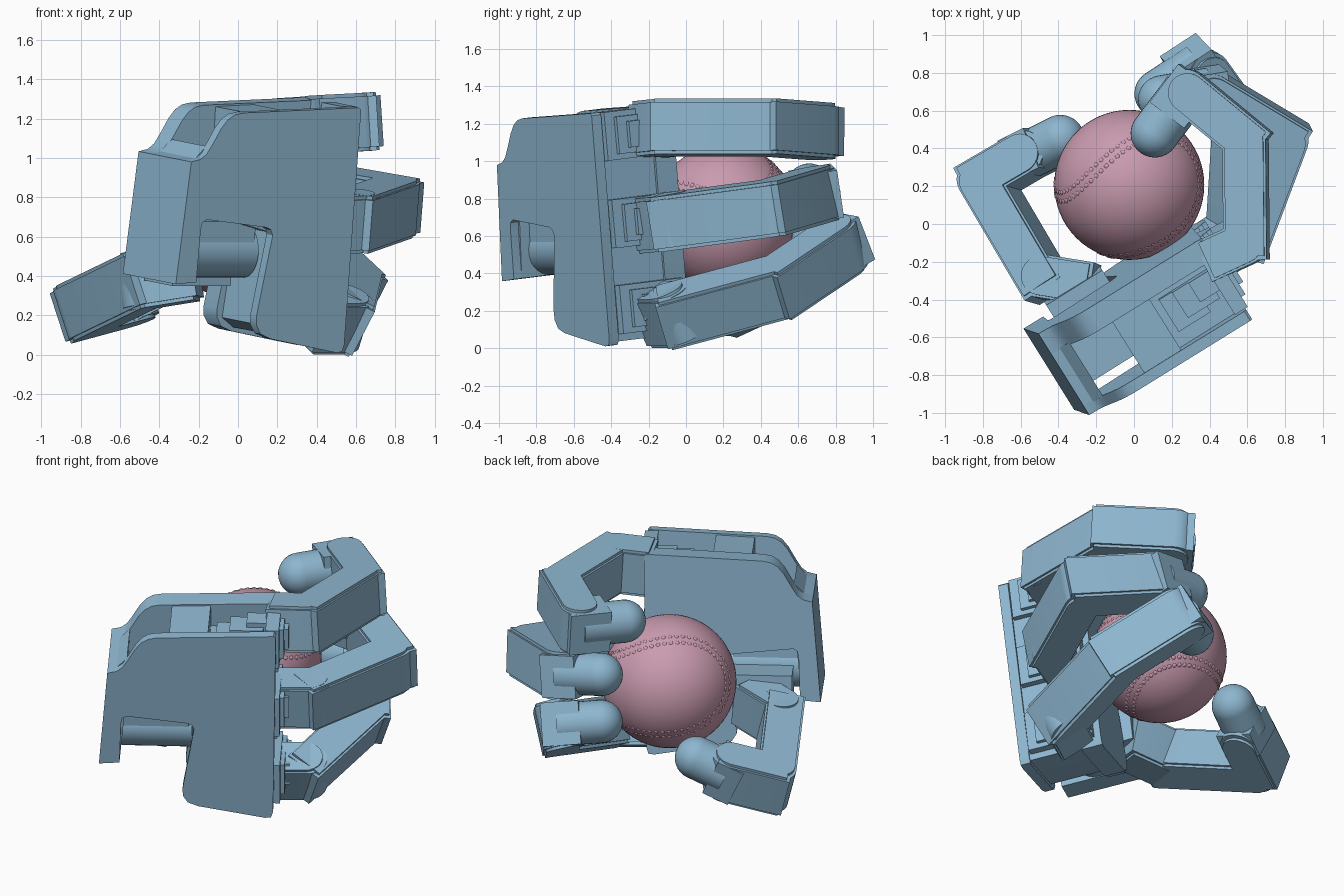
import bpy, bmesh, math
from mathutils import Matrix, Vector

if "Cube" in bpy.data.objects:
    bpy.data.objects.remove(bpy.data.objects["Cube"], do_unlink=True)


def material(name, colour):
    m = bpy.data.materials.new(name)
    m.use_nodes = True
    m.diffuse_color = (*colour, 1)
    m.node_tree.nodes["Principled BSDF"].inputs["Base Color"].default_value = (*colour, 1)
    return m


BLUE = material("steel blue", (0.27, 0.47, 0.63))
PINK = material("dusty pink", (0.59, 0.33, 0.43))


def finish(name, bm, mat):
    bmesh.ops.recalc_face_normals(bm, faces=bm.faces)
    me = bpy.data.meshes.new(name)
    bm.to_mesh(me)
    bm.free()
    me.materials.append(mat)
    ob = bpy.data.objects.new(name, me)
    bpy.context.collection.objects.link(ob)
    bpy.ops.object.select_all(action="DESELECT")
    ob.select_set(True)
    bpy.context.view_layer.objects.active = ob
    bpy.ops.object.shade_smooth_by_angle(angle=math.radians(32))
    return ob


def prism(name, profile, d0, d1, frame):
    """Extrude a flat profile between two depths in a local frame."""
    bm = bmesh.new()
    rings = [[bm.verts.new(frame @ Vector((x, y, d))) for x, y in profile] for d in (d0, d1)]
    for ring in rings:
        bm.faces.new(ring)
    n = len(profile)
    for i in range(n):
        j = (i + 1) % n
        bm.faces.new((rings[0][i], rings[0][j], rings[1][j], rings[1][i]))
    return finish(name, bm, BLUE)


def rect(x0, x1, y0, y1):
    return [(x0, y0), (x1, y0), (x1, y1), (x0, y1)]


def axes(origin, x, y, z):
    m = Matrix((x, y, z)).transposed().to_4x4()
    m.translation = origin
    return m


def rod(name, a, b, radius, domed):
    rot = (b - a).to_track_quat("Z", "Y").to_matrix().to_4x4()
    bm = bmesh.new()
    bmesh.ops.create_cone(bm, cap_ends=True, segments=32, radius1=radius, radius2=radius,
                          depth=(b - a).length, matrix=Matrix.Translation((a + b) / 2) @ rot)
    if domed:
        bmesh.ops.create_uvsphere(bm, u_segments=32, v_segments=16, radius=radius,
                                  matrix=Matrix.Translation(b) @ rot)
    return finish(name, bm, BLUE)


# Palm frame: x runs to the fingers, y runs up, z runs from the back of the hand to the ball
tilt = Matrix.Rotation(math.radians(32), 3, "Z") @ Matrix.Rotation(math.radians(6), 3, "X")
U, W, V = (Vector(tilt.col[i]) for i in range(3))
PALM = axes(Vector((0.315, -0.545, 0)), U, V, W)

# Palm shells with the thumb notch
shell = [(0.285, 1.25), (0.272, 1.262), (-0.42, 1.235), (-0.47, 1.225), (-0.51, 1.2),
         (-0.547, 1.155), (-0.59, 1.08), (-0.625, 1.025), (-0.66, 0.998), (-0.715, 0.985),
         (-0.768, 0.36), (-0.646, 0.37), (-0.636, 0.64), (-0.628, 0.675), (-0.604, 0.69),
         (-0.244, 0.65), (-0.216, 0.638), (-0.203, 0.61), (-0.273, 0.2), (-0.271, 0.15),
         (-0.243, 0.105), (-0.18, 0.08), (0.215, 0.01), (0.25, 0.014), (0.262, 0.05)]
prism("outer_palm_shell", shell, 0, 0.06, PALM)
prism("inner_palm_shell", shell, 0.38, 0.51, PALM)

# Core between the shells: wrist wall, top deck and finger drive bay
wrist = [(-0.6, 1.06), (-0.66, 0.998), (-0.715, 0.985), (-0.768, 0.36), (-0.646, 0.37), (-0.62, 0.64)]
prism("wrist_wall", wrist, 0.05, 0.39, PALM)
core = [(-0.35, 1.228), (-0.12, 1.238), (-0.12, 1.1), (0.265, 1.1), (0.25, 0.03),
        (-0.17, 0.1), (-0.24, 0.15), (-0.19, 0.62), (-0.35, 0.66)]
prism("palm_core", core, 0.05, 0.39, PALM)
for i, (x0, x1, top) in enumerate([(-0.08, 0.12, 1.15), (0.0, 0.2, 1.19), (0.1, 0.27, 1.22)]):
    prism(f"drive_block_{i + 1}", rect(x0, x1, 1.08, top), 0.14 + 0.04 * i, 0.34, PALM)

# Stepped knuckle brackets on the finger end of the palm
for i, h in enumerate((0.2, 0.66, 1.13)):
    for step, (half, x1, d0) in enumerate([(0.13, 0.3, 0.07), (0.1, 0.325, 0.13), (0.07, 0.35, 0.19)]):
        prism(f"knuckle_bracket_{i + 1}_{step + 1}", rect(0.22, x1, h - half, h + half),
              d0, 0.47, PALM)

# Thumb roller, its housing and the thumb mount
rod("thumb_roller", PALM @ Vector((-0.64, 0.51, 0.24)), PALM @ Vector((-0.22, 0.51, 0.24)), 0.14, False)
prism("roller_housing", rect(-0.63, -0.24, 0.5, 0.67), 0.11, 0.36, PALM)
prism("thumb_mount", rect(-0.6, -0.25, 0.32, 0.54), 0.3, 0.57, PALM)

HALF_T, HALF_W, BACK = 0.115, 0.13, 0.09


def rounded(start, length, r):
    """Side profile of a link: square at the start, round at the end."""
    arc = [(length + r * math.cos(t), r * math.sin(t))
           for t in (math.pi * (k / 12 - 0.5) for k in range(13))]
    return [(start, -r)] + arc + [(start, r)]


def link_frame(a, b, hinge):
    along = (b - a).normalized()
    across = hinge.cross(along).normalized()
    return axes(a, along, across, along.cross(across))


def link(name, a, b, hinge, back):
    frame = link_frame(a, b, hinge)
    length = (b - a).length
    prism(name, rounded(-back, length, HALF_T), -HALF_W, HALF_W, frame)
    # Thin cheek plates over both sides
    for side, s in (("upper", 1), ("lower", -1)):
        plate = rounded(0.02 - back, length - 0.015, HALF_T - 0.012)
        prism(f"{name}_{side}_plate", plate, s * HALF_W, s * (HALF_W + 0.018), frame)


# Joint centres of each digit, from the palm to the centre of the fingertip dome
digits = {
    "top_finger": [(0.4, -0.19, 1.17), (0.595, -0.1, 1.18), (0.59, 0.45, 1.18),
                   (0.28, 0.705, 1.16), (0.11, 0.48, 1.15)],
    "middle_finger": [(0.4, -0.18, 0.67), (0.6, -0.07, 0.68), (0.8, 0.46, 0.75),
                      (0.4, 0.7, 0.82), (0.15, 0.66, 0.86)],
    "lower_finger": [(0.38, -0.16, 0.18), (0.54, -0.05, 0.18), (0.575, 0.51, 0.33),
                     (0.345, 0.83, 0.545), (0.13, 0.69, 0.57)],
    "thumb": [(-0.24, -0.32, 0.42), (-0.49, -0.28, 0.38), (-0.79, 0.23, 0.235),
              (-0.55, 0.37, 0.3), (-0.39, 0.45, 0.38)],
}
for name, points in digits.items():
    p = [Vector(c) for c in points]
    hinge = (p[2] - p[1]).cross(p[3] - p[2]).normalized()
    for i, part in enumerate(("base", "long_link", "end_link")):
        link(f"{name}_{part}", p[i], p[i + 1], hinge, BACK if i else 0.03)
    # Squared socket that holds the domed tip
    reach = (p[4] - p[3]).length - 0.12
    prism(f"{name}_tip_socket", rect(-BACK, reach, -HALF_T, HALF_T), -HALF_W, HALF_W,
          link_frame(p[3], p[4], hinge))
    rod(f"{name}_tip", p[3], p[4], 0.128, True)

# Ball
CENTRE, R = Vector((-0.025, 0.207, 0.69)), 0.397
bm = bmesh.new()
bmesh.ops.create_uvsphere(bm, u_segments=64, v_segments=32, radius=R,
                          matrix=Matrix.Translation(CENTRE))
finish("ball", bm, PINK)

# Two rows of low stitches along the closed seam of the ball
LOBE = Vector((-0.58, 0.75, 0.31)).normalized()
WAIST = LOBE.cross(Vector((0.3, -0.15, 0.94))).normalized()
SIDE = WAIST.cross(LOBE)


def seam(t):
    a, b = 0.76, 0.24
    x = a * math.cos(t) + b * math.cos(3 * t)
    y = a * math.sin(t) - b * math.sin(3 * t)
    z = 2 * math.sqrt(a * b) * math.sin(2 * t)
    return (LOBE * (x - y) + SIDE * (x + y)) / math.sqrt(2) + WAIST * z


bm = bmesh.new()
COUNT = 110
for k in range(COUNT):
    t = 2 * math.pi * k / COUNT
    p = seam(t)
    side = p.cross(seam(t + 0.01) - p).normalized()
    for s in (-1, 1):
        spot = (p + side * s * 0.06).normalized() * (R - 0.013)
        bmesh.ops.create_icosphere(bm, subdivisions=2, radius=0.018,
                                   matrix=Matrix.Translation(CENTRE + spot))
finish("ball_stitches", bm, PINK)
